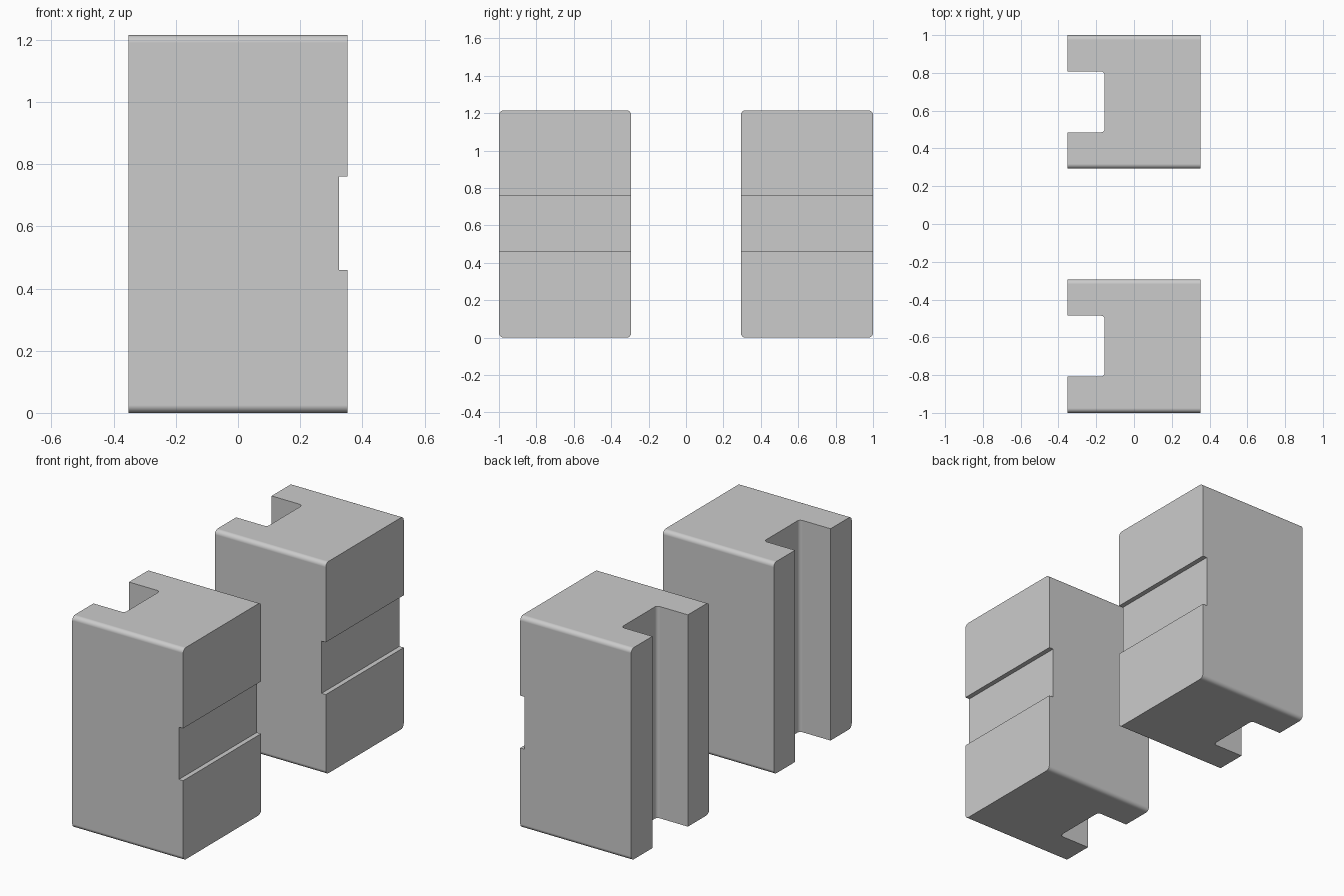
import bpy, math

if "Cube" in bpy.data.objects:
    bpy.data.objects.remove(bpy.data.objects["Cube"])

X, H = 0.352, 1.215          # half depth and height
CY, HW = 0.6465, 0.3535      # block centre and half width
AXES = {'X': lambda a, b, t: (t, a, b), 'Z': lambda a, b, t: (a, b, t)}


def rounded_rect(a0, a1, b0, b1, r, n=6):
    pts = []
    corners = [(a1 - r, b1 - r), (a0 + r, b1 - r), (a0 + r, b0 + r), (a1 - r, b0 + r)]
    for k, (a, b) in enumerate(corners):
        for i in range(n + 1):
            t = math.pi / 2 * (k + i / n)
            pts.append((a + r * math.cos(t), b + r * math.sin(t)))
    return pts


def prism(name, pts, axis, t0, t1):
    n, f = len(pts), AXES[axis]
    verts = [f(a, b, t) for t in (t0, t1) for a, b in pts]
    faces = [tuple(reversed(range(n))), tuple(range(n, 2 * n))]
    faces += [(i, (i + 1) % n, n + (i + 1) % n, n + i) for i in range(n)]
    me = bpy.data.meshes.new(name)
    me.from_pydata(verts, [], faces)
    ob = bpy.data.objects.new(name, me)
    bpy.context.collection.objects.link(ob)
    return ob


def cut(ob, cutter):
    m = ob.modifiers.new("cut", 'BOOLEAN')
    m.operation, m.solver, m.object = 'DIFFERENCE', 'EXACT', cutter
    bpy.context.view_layer.objects.active = ob
    bpy.ops.object.modifier_apply(modifier=m.name)
    bpy.data.objects.remove(cutter)


def block(name, y):
    # body with long edges rounded
    ob = prism(name, rounded_rect(y - HW, y + HW, 0, H, 0.025), 'X', -X, X)
    # vertical slot with rounded inner corners
    cut(ob, prism("slot_cutter", rounded_rect(-X - 0.2, -0.155, y - 0.161, y + 0.161, 0.02),
                  'Z', -0.1, H + 0.1))
    # shallow horizontal groove
    g = [(0.325, y - 0.5), (0.5, y - 0.5), (0.5, y + 0.5), (0.325, y + 0.5)]
    cut(ob, prism("groove_cutter", g, 'Z', 0.46, 0.76))
    bpy.ops.object.select_all(action='DESELECT')
    ob.select_set(True)
    bpy.context.view_layer.objects.active = ob
    bpy.ops.object.shade_smooth_by_angle(angle=math.radians(30))
    w = ob.modifiers.new("normals", 'WEIGHTED_NORMAL')
    w.keep_sharp = True


block("back_block", CY)
block("front_block", -CY)
